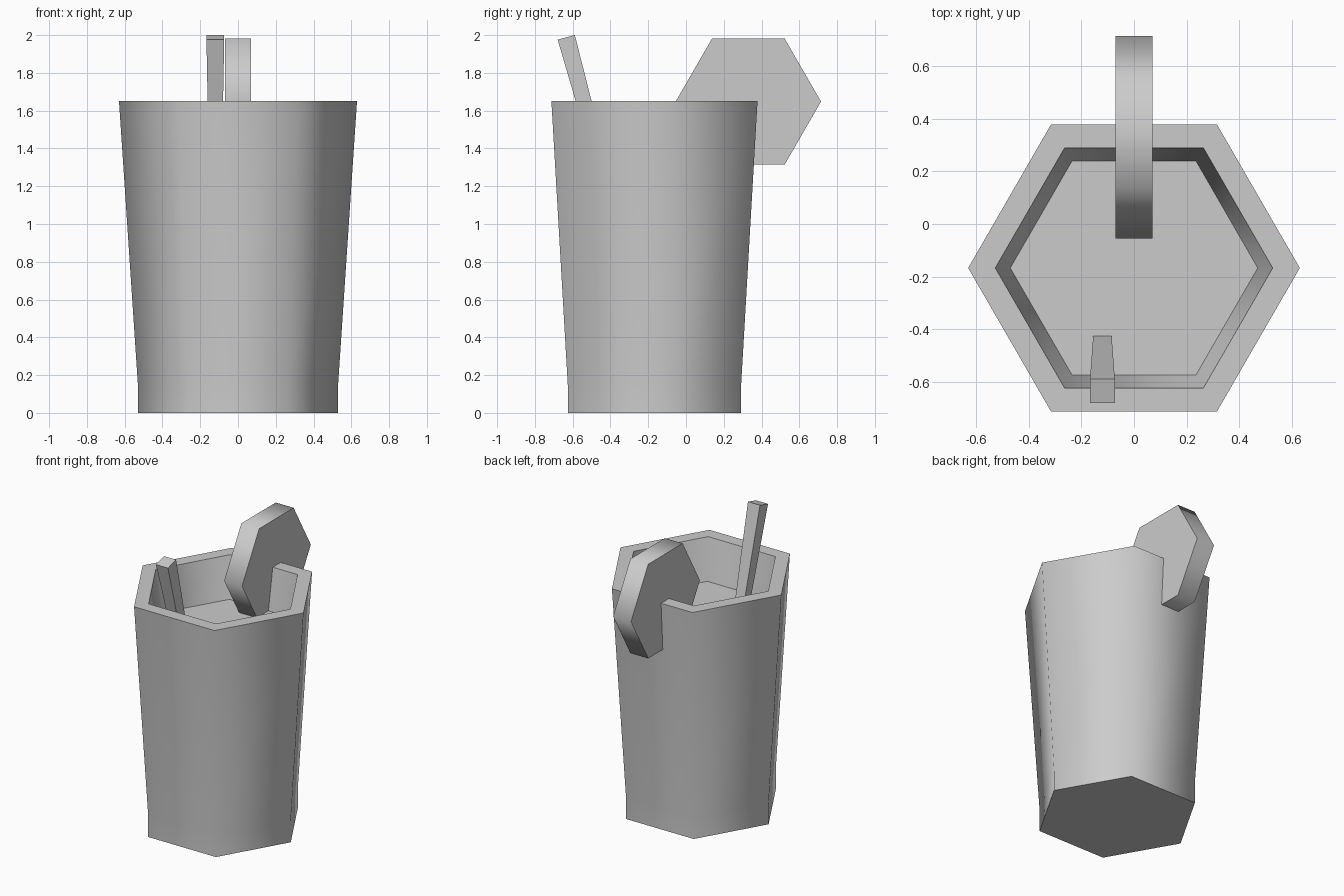
import bpy, bmesh, math
from mathutils import Matrix, Vector

if "Cube" in bpy.data.objects:
    bpy.data.objects.remove(bpy.data.objects["Cube"])


def stack(name, profile, sides, matrix, phase=0.0):
    """Stack (radius, height) rings of n sides, capped at both ends."""
    bm = bmesh.new()
    rings = []
    for r, h in profile:
        rings.append([bm.verts.new((r * math.cos(phase + i * math.tau / sides),
                                    r * math.sin(phase + i * math.tau / sides), h))
                      for i in range(sides)])
    for a, b in zip(rings, rings[1:]):
        for i in range(sides):
            j = (i + 1) % sides
            bm.faces.new((a[i], a[j], b[j], b[i]))
    bm.faces.new(rings[0][::-1])
    bm.faces.new(rings[-1])
    bmesh.ops.recalc_face_normals(bm, faces=bm.faces)
    mesh = bpy.data.meshes.new(name)
    bm.to_mesh(mesh)
    bm.free()
    obj = bpy.data.objects.new(name, mesh)
    bpy.context.collection.objects.link(obj)
    obj.matrix_world = matrix
    # Soften the 60 degree side corners, keep rims and caps sharp
    bpy.ops.object.select_all(action='DESELECT')
    obj.select_set(True)
    bpy.context.view_layer.objects.active = obj
    bpy.ops.object.shade_smooth_by_angle(angle=math.radians(65))
    return obj


# Hexagonal tumbler: straight foot, flared wall, thick rim, drink surface inside
stack("glass", [(0.53, 0), (0.53, 0.15), (0.63, 1.65), (0.527, 1.65), (0.47, 1.36)],
      6, Matrix.Translation((0, -0.167, 0)))

# Fruit slice standing on the back rim, axis along x
stack("fruit_slice", [(0.385, -0.07), (0.385, 0.07)], 6,
      Matrix.Translation((0, 0.33, 1.648)) @ Matrix.Rotation(math.pi / 2, 4, 'Y')
      @ Matrix.Rotation(math.pi / 2, 4, 'Z'))

# Square straw, tilted to the front and slightly tapered downwards
length = 0.72
stack("straw", [(0.034 * math.sqrt(2), -length), (0.047 * math.sqrt(2), 0)], 4,
      Matrix.Translation((-0.12, -0.634, 1.988)) @ Matrix.Rotation(math.radians(15.3), 4, 'X'),
      phase=math.pi / 4)
